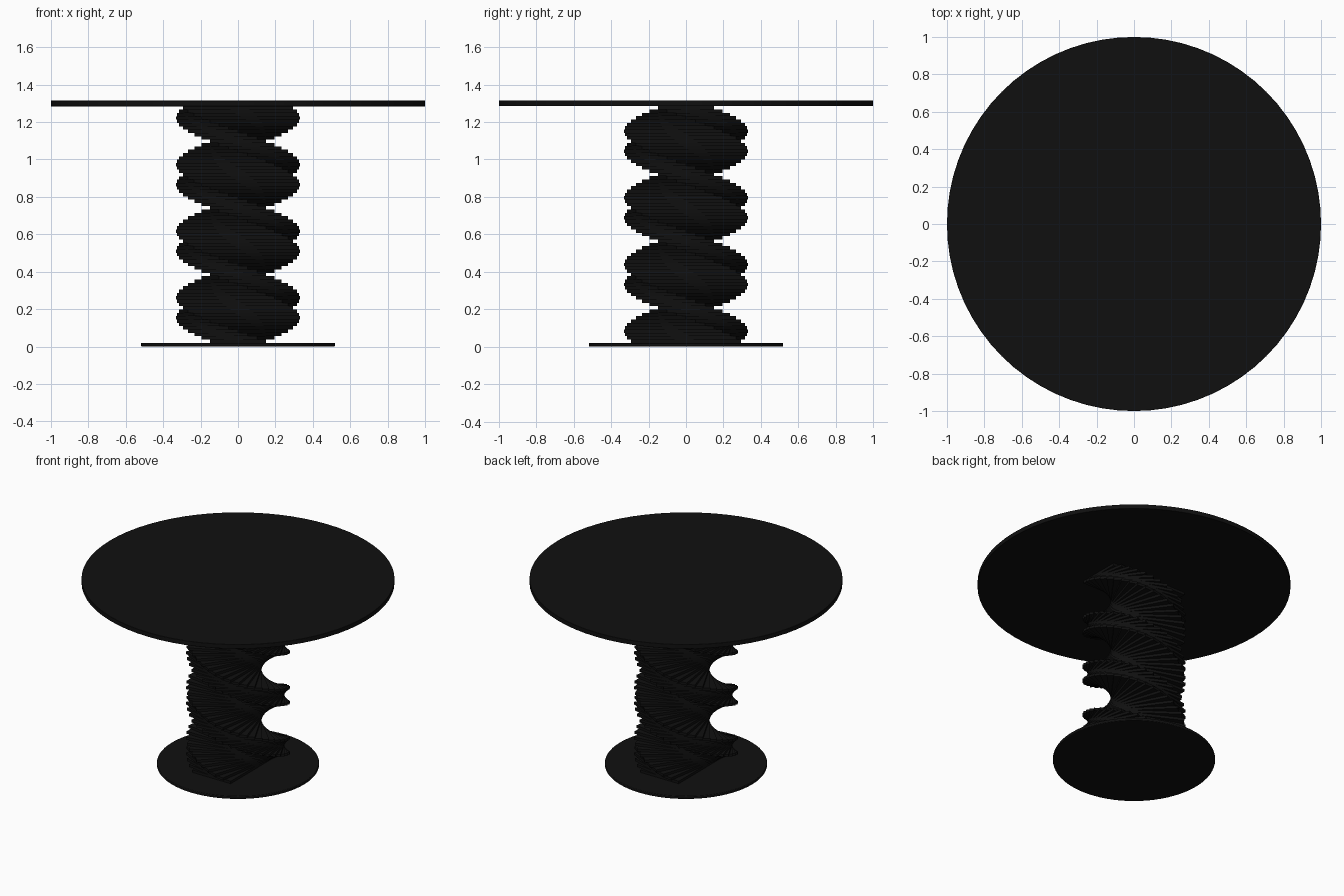
import bpy
import math

cube = bpy.data.objects.get("Cube")
if cube:
    bpy.data.objects.remove(cube, do_unlink=True)

# Single near-black finish
black = bpy.data.materials.new("satin_black")
black.use_nodes = True
colour = (0.005, 0.005, 0.005, 1)
black.diffuse_color = colour
black.node_tree.nodes["Principled BSDF"].inputs["Base Color"].default_value = colour

BASE_TOP = 0.02
TOP_UNDERSIDE = 1.284
TOP_Z = 1.315
SLATS = 71
TWIST = math.radians(-9)


def disc(name, radius, z0, z1, bevel):
    bpy.ops.mesh.primitive_cylinder_add(
        vertices=72, radius=radius, depth=z1 - z0, location=(0, 0, (z0 + z1) / 2))
    ob = bpy.context.object
    ob.name = name
    ob.data.materials.append(black)
    mod = ob.modifiers.new("edge", 'BEVEL')
    mod.width = bevel
    mod.segments = 2
    bpy.ops.object.shade_smooth_by_angle(angle=math.radians(30))
    return ob


# Round foot and round table top
disc("base_plate", 0.518, 0, BASE_TOP, 0.004)
disc("table_top", 1.0, TOP_UNDERSIDE, TOP_Z, 0.002)

# One rectangular slat, shared by the whole twisted column
step = (TOP_UNDERSIDE - BASE_TOP) / SLATS
bpy.ops.mesh.primitive_cube_add(size=1)
first = bpy.context.object
mesh = first.data
mesh.name = "slat"
mesh.materials.append(black)
for v in mesh.vertices:
    v.co.x *= 0.30
    v.co.y *= 0.59
    v.co.z *= step

# Stack the slats, turning each a little further
for i in range(SLATS):
    slat = first if i == 0 else bpy.data.objects.new("slat", mesh)
    slat.name = f"column_slat_{i + 1}"
    if i:
        bpy.context.collection.objects.link(slat)
    slat.location.z = BASE_TOP + step * (i + 0.5)
    slat.rotation_euler.z = TWIST * i
